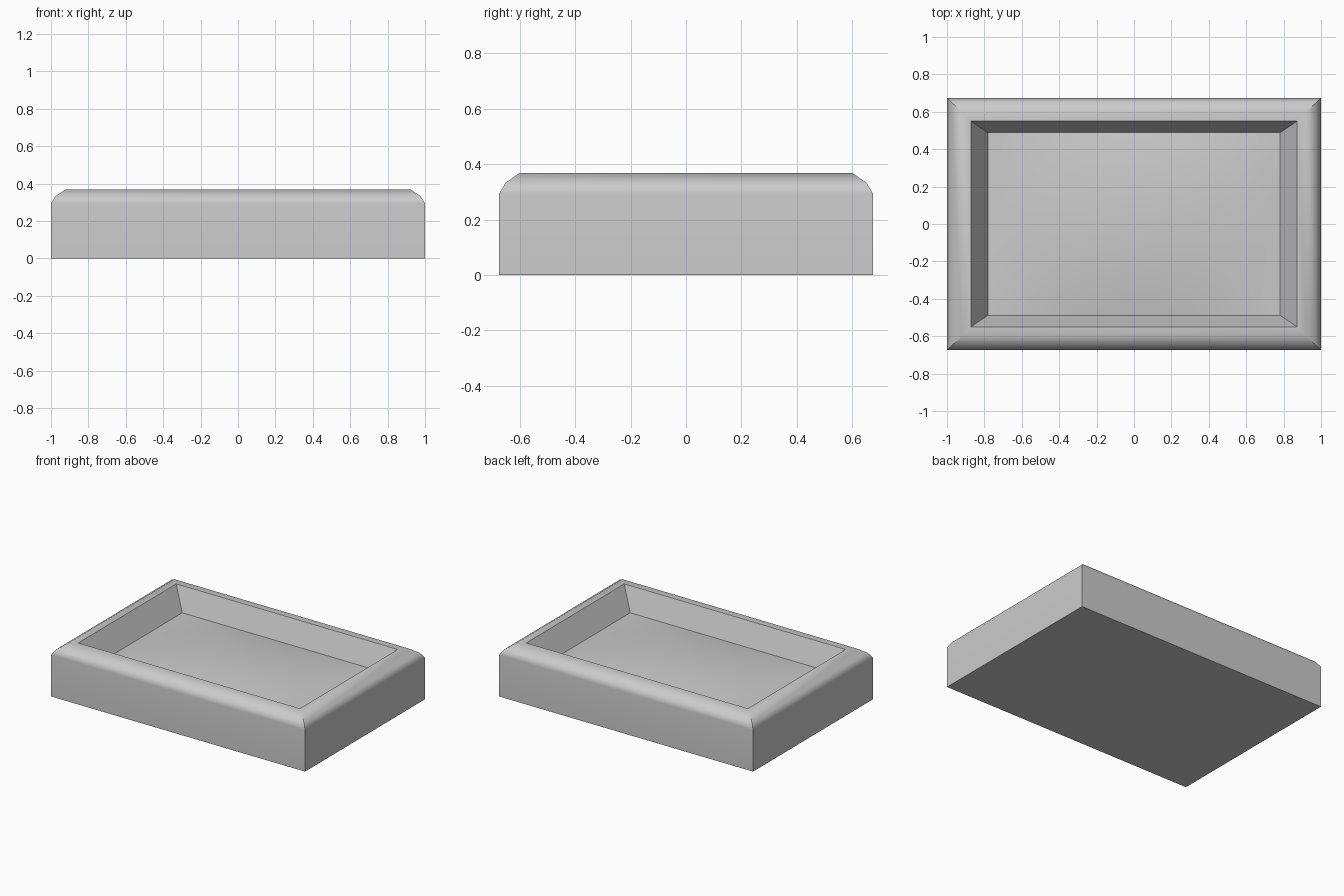
import bpy, bmesh, math

cube = bpy.data.objects.get("Cube")
if cube:
    bpy.data.objects.remove(cube, do_unlink=True)

HALF_X, HALF_Y = 1.0, 0.674
DOME = 0.04    # gentle crown of the recessed floor

# Wall section: inset in x, inset in y, height
SECTION = [
    (0, 0, 0),               # outer foot
    (0, 0, 0.295),           # outer wall top
    (0.025, 0.023, 0.333),   # rounded shoulder
    (0.077, 0.073, 0.368),   # start of flat rim
    (0.128, 0.124, 0.368),   # inner rim edge
    (0.219, 0.186, 0.21),    # recessed floor edge
]

# Grey material
grey = bpy.data.materials.new("plain_grey")
grey.use_nodes = True
color = (0.6, 0.6, 0.6, 1)
grey.diffuse_color = color
grey.node_tree.nodes["Principled BSDF"].inputs["Base Color"].default_value = color


def add_part(name, bm, angle):
    mesh = bpy.data.meshes.new(name)
    bm.to_mesh(mesh)
    bm.free()
    mesh.materials.append(grey)
    part = bpy.data.objects.new(name, mesh)
    bpy.context.collection.objects.link(part)
    bpy.ops.object.select_all(action="DESELECT")
    part.select_set(True)
    bpy.context.view_layer.objects.active = part
    bpy.ops.object.shade_smooth_by_angle(angle=math.radians(angle))
    return part


# Tray body: mitred rectangular rings joined from foot to floor edge
bm = bmesh.new()
rings = []
for inset_x, inset_y, z in SECTION:
    x, y = HALF_X - inset_x, HALF_Y - inset_y
    rings.append([bm.verts.new((sx * x, sy * y, z))
                  for sx, sy in ((-1, -1), (1, -1), (1, 1), (-1, 1))])
for low, high in zip(rings, rings[1:]):
    for i in range(4):
        j = (i + 1) % 4
        bm.faces.new((low[i], low[j], high[j], high[i]))
bm.faces.new(reversed(rings[0]))   # underside
body = add_part("tray_body", bm, 42)

# Flat walls with the soft shading kept to the shoulder
weighted = body.modifiers.new("flat_walls", "WEIGHTED_NORMAL")
weighted.keep_sharp = True

# Recessed floor: a softly crowned grid
floor_x, floor_y = HALF_X - SECTION[-1][0], HALF_Y - SECTION[-1][1]
bm = bmesh.new()
bmesh.ops.create_grid(bm, x_segments=24, y_segments=16, size=1)
for v in bm.verts:
    u, w = v.co.x, v.co.y
    v.co = (u * floor_x, w * floor_y,
            SECTION[-1][2] + DOME * (1 - u * u) * (1 - w * w))
add_part("recessed_floor", bm, 42)
